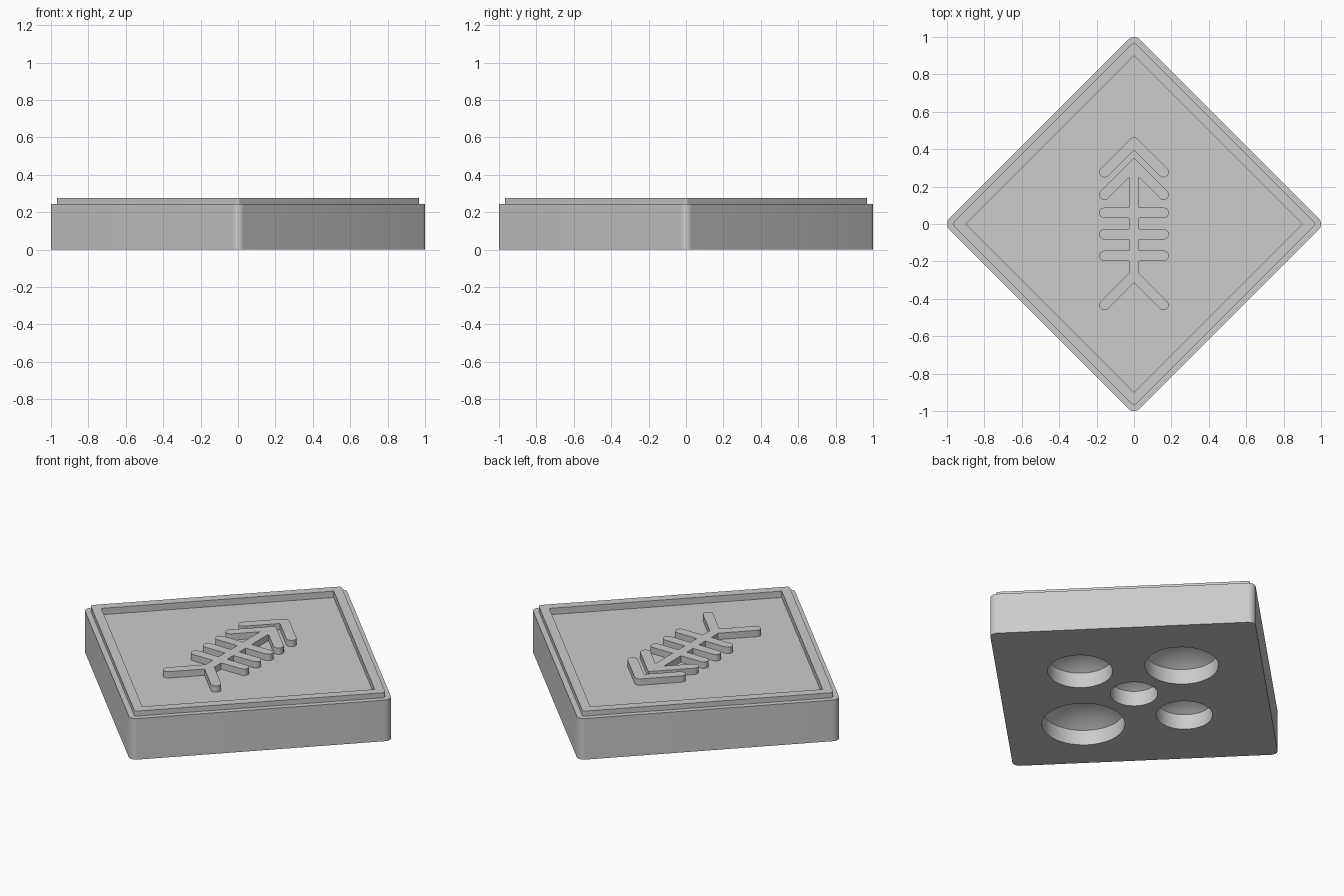
import bpy, bmesh
from math import sin, cos, pi, radians, sqrt

if "Cube" in bpy.data.objects:
    bpy.data.objects.remove(bpy.data.objects["Cube"], do_unlink=True)

grey = bpy.data.materials.new("light_grey")
grey.use_nodes = True
colour = (0.6, 0.6, 0.6, 1)
grey.diffuse_color = colour
grey.node_tree.nodes["Principled BSDF"].inputs["Base Color"].default_value = colour


def arc(x, y, r, start, end, steps=8):
    """Points on an arc, angles in degrees."""
    angles = [radians(start + (end - start) * i / steps) for i in range(steps + 1)]
    return [(x + r * cos(a), y + r * sin(a)) for a in angles]


def rounded_diamond(reach, r):
    """Square standing on its corner, with rounded corners."""
    points = []
    for k in range(4):
        a = k * pi / 2
        c = reach - r
        points += arc(c * cos(a), c * sin(a), r, 90 * k - 45, 90 * k + 45)
    return points


def loft(name, sections):
    """Skin equal-length outlines, given as (outline, z), and cap both ends."""
    bm = bmesh.new()
    loops = [[bm.verts.new((x, y, z)) for x, y in outline] for outline, z in sections]
    for low, high in zip(loops, loops[1:]):
        n = len(low)
        for i in range(n):
            j = (i + 1) % n
            bm.faces.new((low[i], low[j], high[j], high[i]))
    bm.faces.new(loops[0][::-1])
    bm.faces.new(loops[-1])
    bmesh.ops.recalc_face_normals(bm, faces=bm.faces)
    mesh = bpy.data.meshes.new(name)
    bm.to_mesh(mesh)
    bm.free()
    mesh.materials.append(grey)
    obj = bpy.data.objects.new(name, mesh)
    bpy.context.collection.objects.link(obj)
    return obj


def activate(obj):
    bpy.ops.object.select_all(action="DESELECT")
    obj.select_set(True)
    bpy.context.view_layer.objects.active = obj


# Tile: block, stepped raised border and sunken panel
outer = rounded_diamond(1.0, 0.04)
step = rounded_diamond(0.967, 0.015)
panel = rounded_diamond(0.9, 0.002)
STEP_Z, TOP_Z, PANEL_Z = 0.245, 0.275, 0.237
tile = loft("tile", [(outer, 0), (outer, STEP_Z), (step, STEP_Z),
                     (step, TOP_Z), (panel, TOP_Z), (panel, PANEL_Z)])

# Round pockets in the underside: straight wall, then a shallow dome
WALL = 0.09
for x, y, r in [(0, 0, 0.128), (-0.355, 0, 0.152), (0.38, 0, 0.175),
                (0, 0.4, 0.199), (0, -0.425, 0.224)]:
    rise = 0.33 * r
    ball = (r * r + rise * rise) / (2 * rise)
    sections = [(arc(x, y, r, 0, 357, 119), -0.05)]
    for i in range(8):
        s = r * (1 - i / 7.5)
        z = WALL + rise - ball + sqrt(ball * ball - s * s)
        sections.append((arc(x, y, s, 0, 357, 119), z))
    cutter = loft("pocket_cutter", sections)
    cutter.hide_render = True
    cut = tile.modifiers.new("pocket", "BOOLEAN")
    cut.operation = "DIFFERENCE"
    cut.solver = "EXACT"
    cut.object = cutter
    activate(tile)
    bpy.ops.object.modifier_apply(modifier=cut.name)
    bpy.data.objects.remove(cutter, do_unlink=True)


# Raised emblem, drawn as a right half and mirrored
W = 0.028            # half width of every stroke
D = W * sqrt(2)      # the same, measured along y on a diagonal
REACH = 0.158        # x of the rounded stroke ends


def diagonal_end(apex):
    return arc(REACH, apex - REACH, W, 45, -135)


def emblem(name, half):
    left = [(-x, y) for x, y in reversed(half) if x > 1e-5]
    outline = half + left
    return loft(name, [(outline, PANEL_Z - 0.005), (outline, TOP_Z)])


TIP, HEAD, TAIL = 0.435, 0.315, -0.275
chevron = emblem("raised_chevron",
                 arc(0, TIP, W, 90, 45, 4) + diagonal_end(TIP) + [(0, TIP - D)])

half = [(0, HEAD + D)] + diagonal_end(HEAD) + [(W, HEAD - D - W)]
for rib in (0.06, -0.055, -0.17):
    half += [(W, rib + W)] + arc(REACH, rib, W, 90, -90) + [(W, rib - W)]
half += [(W, TAIL + D - W)] + diagonal_end(TAIL) + [(0, TAIL - D)]
arrow = emblem("raised_ribbed_arrow", half)

for obj in (tile, chevron, arrow):
    activate(obj)
    bpy.ops.object.shade_smooth_by_angle(angle=radians(30))
